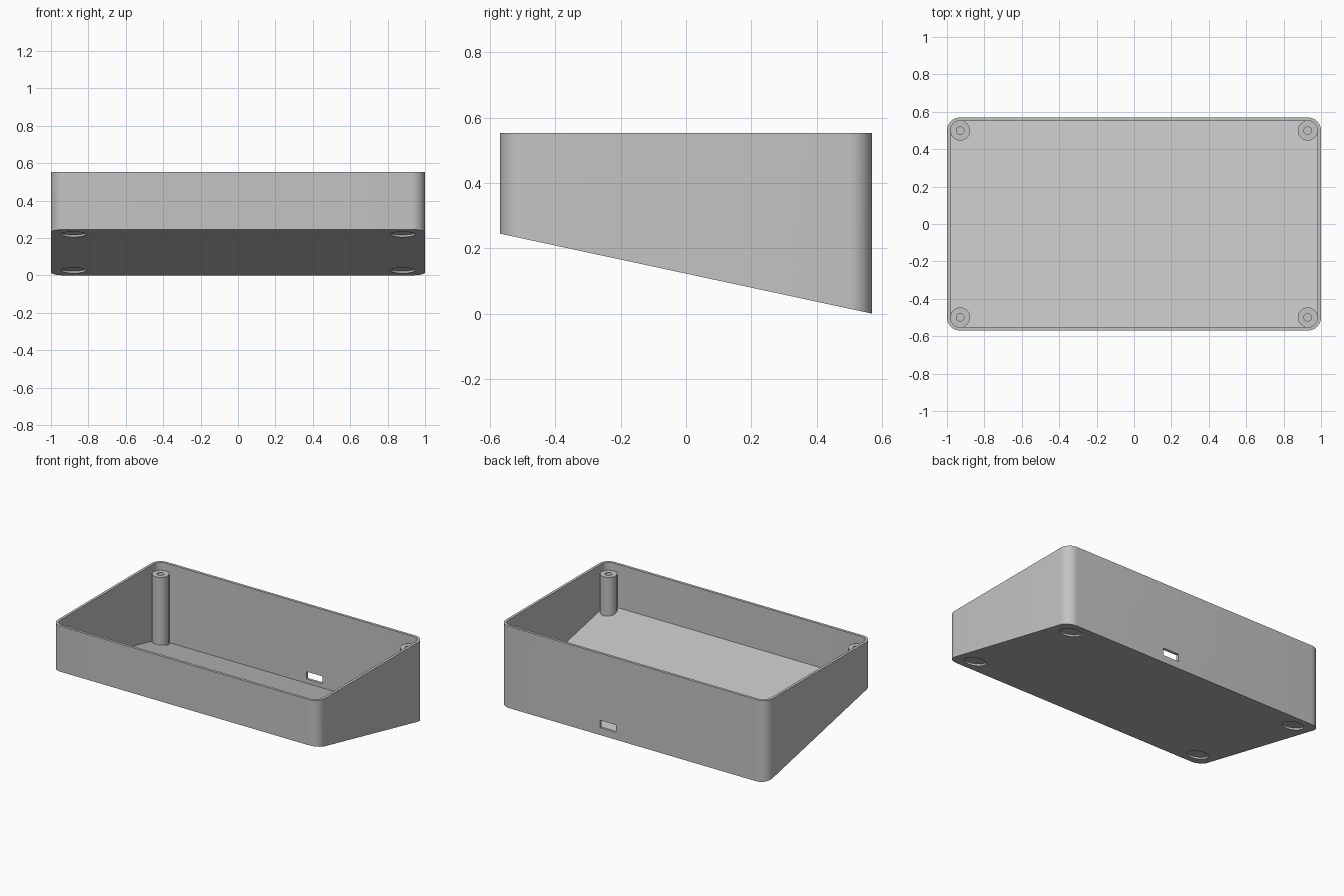
import bpy, bmesh, math
from mathutils import Matrix

HALF_X, HALF_Y = 1.0, 0.57
TOP, FRONT_Z = 0.553, 0.245
WALL, CORNER = 0.018, 0.071
POST_X, POST_Y, POST_TOP = HALF_X - CORNER, HALF_Y - CORNER, 0.5
SLOPE = FRONT_Z / (2 * HALF_Y)
TILT = -math.atan(SLOPE)

cube = bpy.data.objects.get("Cube")
if cube:
    bpy.data.objects.remove(cube, do_unlink=True)

grey = bpy.data.materials.new("case grey")
grey.use_nodes = True
colour = (0.55, 0.55, 0.55, 1)
grey.diffuse_color = colour
grey.node_tree.nodes["Principled BSDF"].inputs["Base Color"].default_value = colour


def underside(y):
    return SLOPE * (HALF_Y - y)


def finish(bm, name):
    bmesh.ops.recalc_face_normals(bm, faces=bm.faces)
    mesh = bpy.data.meshes.new(name)
    bm.to_mesh(mesh)
    bm.free()
    mesh.materials.append(grey)
    obj = bpy.data.objects.new(name, mesh)
    bpy.context.collection.objects.link(obj)
    return obj


def select(obj):
    bpy.ops.object.select_all(action="DESELECT")
    obj.select_set(True)
    bpy.context.view_layer.objects.active = obj


def smooth(obj):
    select(obj)
    bpy.ops.object.shade_smooth_by_angle(angle=math.radians(30))


def rounded_outline(hx, hy, radius, steps=12):
    points = []
    for quarter, (sx, sy) in enumerate([(1, 1), (-1, 1), (-1, -1), (1, -1)]):
        for i in range(steps + 1):
            a = (quarter + i / steps) * math.pi / 2
            points.append((sx * (hx - radius) + radius * math.cos(a),
                           sy * (hy - radius) + radius * math.sin(a)))
    return points


def circle(cx, cy, radius, steps=48):
    return [(cx + radius * math.cos(2 * math.pi * i / steps),
             cy + radius * math.sin(2 * math.pi * i / steps)) for i in range(steps)]


def skin(name, rings):
    """Join successive closed loops and cap both ends."""
    bm = bmesh.new()
    loops = [[bm.verts.new(p) for p in ring] for ring in rings]
    for low, high in zip(loops, loops[1:]):
        for i in range(len(low)):
            j = (i + 1) % len(low)
            bm.faces.new((low[i], low[j], high[j], high[i]))
    bm.faces.new(loops[0])
    bm.faces.new(loops[-1])
    return finish(bm, name)


def flat(points, z):
    return [(x, y, z) for x, y in points]


def sloped(points, lift=0.0):
    return [(x, y, underside(y) + lift) for x, y in points]


def cut(target, cutter):
    mod = target.modifiers.new("cut", "BOOLEAN")
    mod.operation = "DIFFERENCE"
    mod.solver = "EXACT"
    mod.object = cutter
    select(target)
    bpy.ops.object.modifier_apply(modifier=mod.name)
    bpy.data.objects.remove(cutter, do_unlink=True)


# Open tray with a sloping floor
outer = rounded_outline(HALF_X, HALF_Y, CORNER)
inner = rounded_outline(HALF_X - WALL, HALF_Y - WALL, CORNER - WALL)
case = skin("case_shell", [sloped(outer), flat(outer, TOP),
                           flat(inner, TOP), sloped(inner, WALL)])

# Cable slot through the back wall
bm = bmesh.new()
bmesh.ops.create_cube(bm, size=1, matrix=Matrix.Translation((0.185, HALF_Y, 0.075))
                      @ Matrix.Diagonal((0.12, 0.1, 0.05, 1)))
cut(case, finish(bm, "slot_cutter"))

# Shallow round foot recesses in the underside
for x in (-0.88, 0.88):
    for y in (-0.45, 0.45):
        bm = bmesh.new()
        bmesh.ops.create_cone(bm, cap_ends=True, segments=48, radius1=0.067,
                              radius2=0.067, depth=0.022,
                              matrix=Matrix.Translation((x, y, underside(y)))
                              @ Matrix.Rotation(TILT, 4, "X"))
        cut(case, finish(bm, "recess_cutter"))
smooth(case)

# Hollow screw posts in the corners
for side, x in (("right", -POST_X), ("left", POST_X)):
    for end, y in (("front", -POST_Y), ("back", POST_Y)):
        body = circle(x, y, CORNER - WALL)
        bore = circle(x, y, 0.021)
        smooth(skin(f"screw_post_{end}_{side}",
                    [sloped(body, WALL * 0.8), flat(body, POST_TOP),
                     flat(bore, POST_TOP), flat(bore, POST_TOP - 0.2)]))
